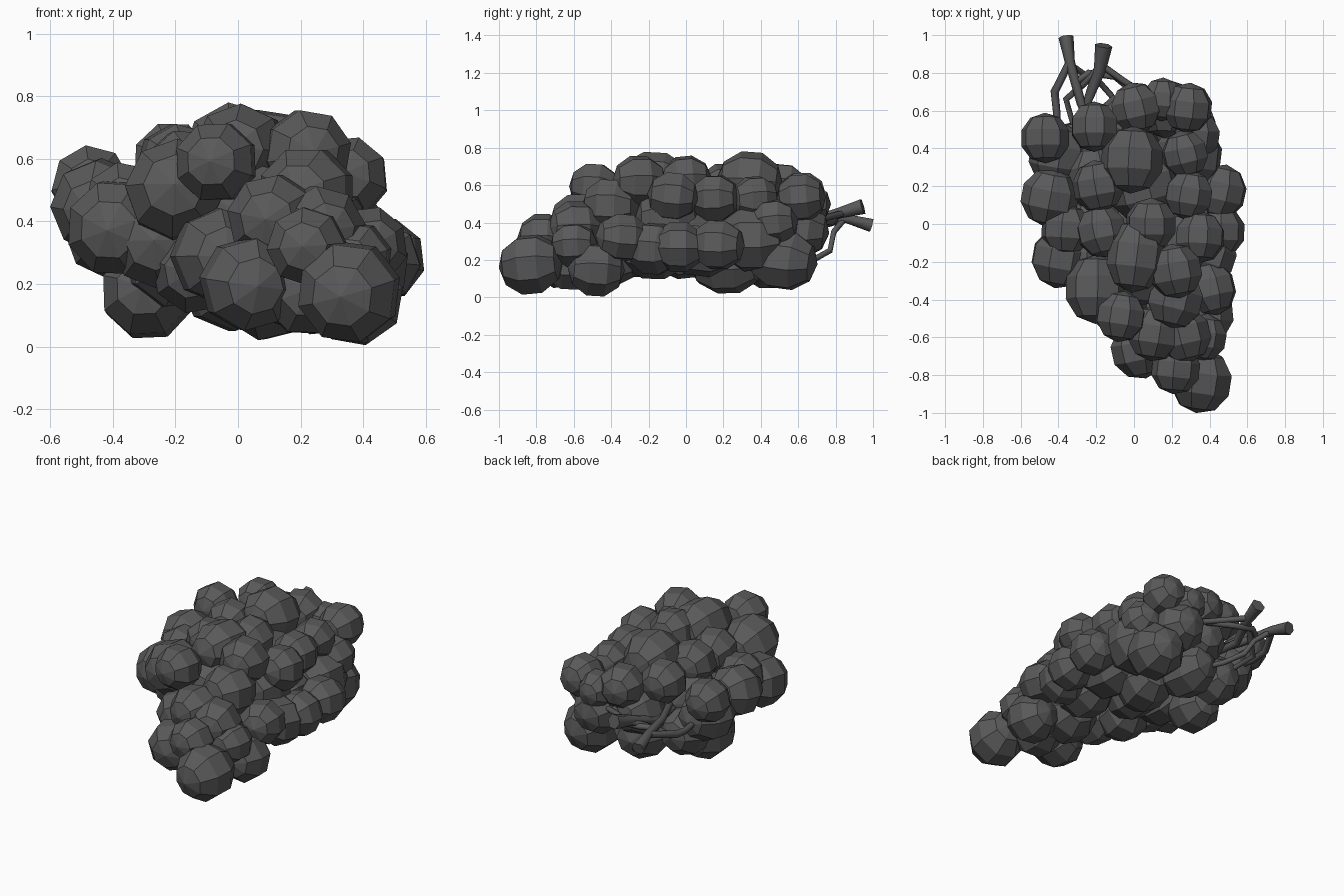
import bpy, bmesh, math, random
from mathutils import Matrix
random.seed(4)

dark = bpy.data.materials.new("dark_grey")
dark.diffuse_color = (.1, .1, .1, 1)

# Shared low-poly grape, poles along y
mesh = bpy.data.meshes.new("grape")
bm = bmesh.new()
bmesh.ops.create_uvsphere(bm, u_segments=8, v_segments=5, radius=1.1,
                          matrix=Matrix.Rotation(math.pi / 2, 4, 'X'))
bm.to_mesh(mesh)
bm.free()
mesh.materials.append(dark)


def grapes(layer, rows):
    for i, (x, y, z, r, length) in enumerate(rows):
        ob = bpy.data.objects.new(f"{layer}_grape_{i + 1}", mesh)
        bpy.context.collection.objects.link(ob)
        ob.location = (x, y, z)
        ob.scale = (r, r * length, r)
        ob.rotation_euler = (random.uniform(-.15, .15), random.uniform(0, 6.28), random.uniform(-.2, .2))


# Grapes showing from above: x, y, z, radius, lengthening
grapes("upper", [
    (-.47, .455, .515, .122, 1), (-.21, .515, .59, .122, 1), (.01, .615, .54, .125, 1),
    (.285, .615, .53, .122, 1), (-.01, .34, .615, .156, 1.05), (.27, .37, .53, .115, 1),
    (.29, .155, .53, .122, 1), (-.19, .2, .58, .127, 1), (.09, 0, .625, .127, 1),
    (.01, -.17, .625, .143, 1.25)])
grapes("front", [
    (.22, -.25, .62, .133, 1), (.35, -.07, .54, .125, 1), (-.17, -.04, .56, .127, 1),
    (-.2, -.345, .5, .153, 1.1), (-.07, -.49, .59, .124, 1), (.22, -.4, .49, .143, 1)])

# Left flank
grapes("left", [
    (-.445, .14, .45, .143, 1), (-.36, -.03, .46, .125, 1), (-.39, -.18, .38, .148, 1),
    (-.4, .36, .37, .145, 1.1), (-.25, -.2, .34, .15, 1)])

# Tapering tip
grapes("tip", [
    (.11, -.58, .41, .135, 1), (.26, -.59, .37, .137, 1), (.22, -.77, .32, .12, 1),
    (.355, -.83, .175, .155, 1.02), (.03, -.665, .2, .142, 1), (.37, -.6, .28, .115, 1),
    (.38, -.48, .15, .14, 1), (.22, -.62, .18, .14, 1)])

# Right flank
grapes("right", [
    (.46, .17, .28, .128, 1.05), (.45, -.04, .27, .128, 1), (.4, -.17, .26, .135, 1),
    (.41, -.34, .32, .122, 1.1), (.29, .36, .31, .168, 1), (.27, .52, .2, .155, 1.1)])

# Underside and inside
grapes("under", [
    (-.29, .2, .17, .14, 1.15), (.1, .22, .17, .143, 1.25), (-.02, .45, .21, .153, 1.15),
    (0, 0, .25, .143, 1.2), (.22, -.17, .25, .145, 1.2), (-.13, -.25, .25, .137, 1.1),
    (-.06, -.45, .29, .145, 1), (.15, -.42, .22, .15, 1.15), (-.28, .4, .26, .14, 1),
    (-.05, .54, .38, .14, 1), (.17, .61, .36, .143, 1), (.25, .08, .28, .16, 1.2),
    (-.2, .02, .28, .15, 1.1), (.03, -.25, .42, .17, 1), (.05, .2, .42, .18, 1),
    (-.2, .25, .4, .16, 1), (.24, -.1, .42, .16, 1), (.15, .66, .5, .105, 1),
    (.33, .47, .4, .12, 1)])


# Stems: polylines of x, y, z, radius
def stem(name, pts):
    cu = bpy.data.curves.new(name, 'CURVE')
    cu.dimensions = '3D'
    cu.bevel_depth = 1
    cu.bevel_resolution = 1
    cu.use_fill_caps = True
    cu.materials.append(dark)
    sp = cu.splines.new('POLY')
    sp.points.add(len(pts) - 1)
    for p, (x, y, z, r) in zip(sp.points, pts):
        p.co = (x, y, z, 1)
        p.radius = r
    bpy.context.collection.objects.link(bpy.data.objects.new(name, cu))


stem("main_stalk", [(-.36, .99, .385, .04), (-.34, .86, .42, .027), (-.28, .64, .41, .024), (-.15, .35, .4, .02)])
stem("second_stalk", [(-.16, .945, .485, .046), (-.18, .82, .45, .033), (-.25, .64, .4, .024), (-.2, .4, .38, .02)])
stem("left_twig", [(-.34, .86, .42, .02), (-.42, .7, .38, .022), (-.41, .6, .36, .02), (-.4, .42, .38, .018)])
stem("right_twig", [(-.31, .75, .41, .018), (-.24, .8, .42, .018), (-.1, .78, .4, .018), (.02, .68, .42, .016)])
stem("lower_twig", [(-.33, .84, .41, .016), (-.26, .79, .35, .016), (-.2, .77, .25, .016), (-.12, .68, .2, .016), (-.05, .52, .2, .015)])
stem("middle_twig", [(-.18, .83, .45, .018), (-.28, .73, .4, .018), (-.36, .66, .34, .018), (-.3, .45, .28, .016)])
stem("upper_twig", [(-.17, .84, .45, .018), (-.06, .76, .43, .018), (.1, .66, .4, .016)])
